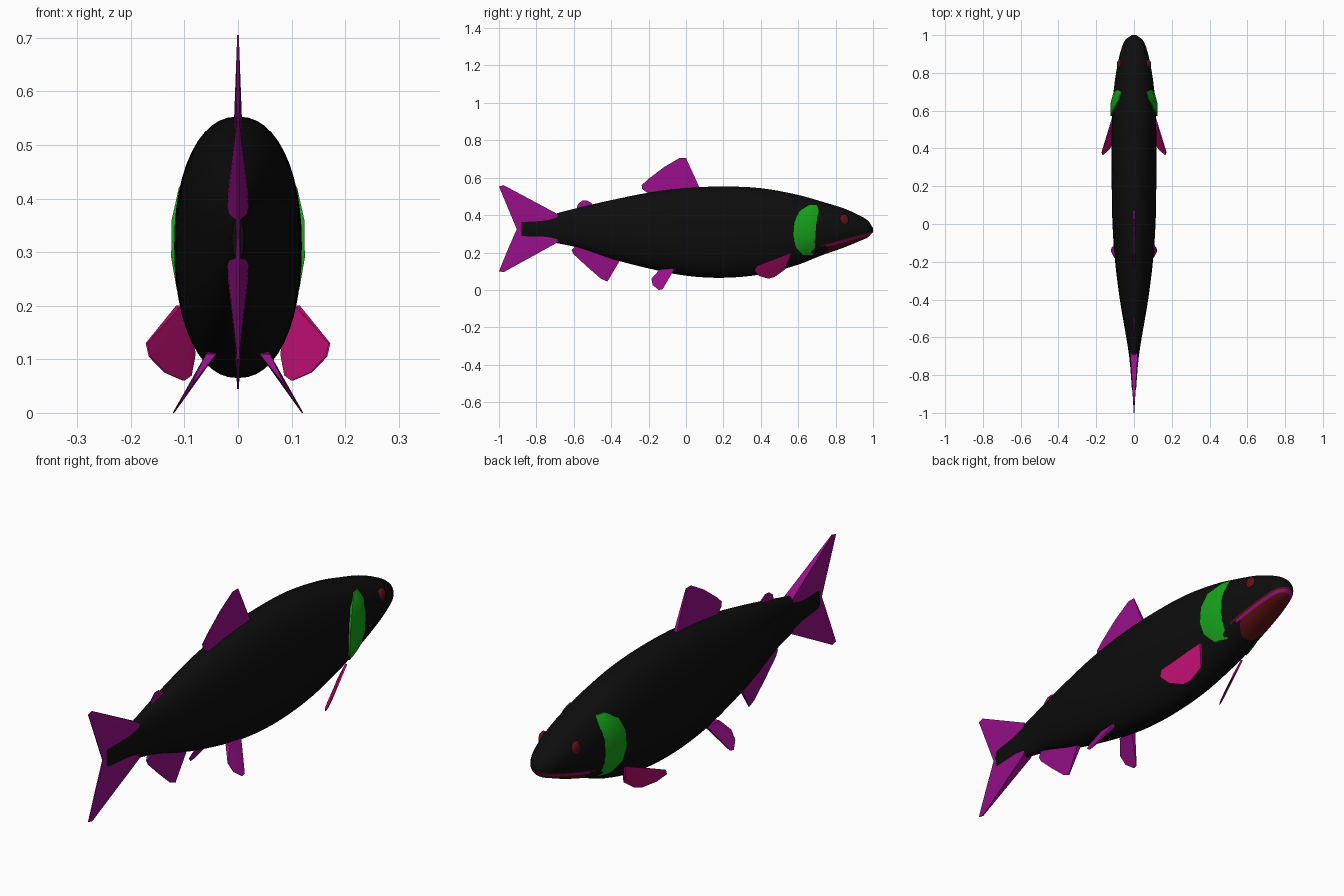
import bpy, bmesh, math
from mathutils import Vector

cube = bpy.data.objects.get("Cube")
if cube:
    bpy.data.objects.remove(cube, do_unlink=True)


def material(name, r, g, b):
    m = bpy.data.materials.new(name)
    m.use_nodes = True
    m.diffuse_color = (r, g, b, 1)
    bsdf = m.node_tree.nodes["Principled BSDF"]
    bsdf.inputs["Base Color"].default_value = (r, g, b, 1)
    return m


BLACK = material("black", .004, .004, .004)
PURPLE = material("purple", .31, .005, .25)
PINK = material("pink", .52, .005, .17)
GREEN = material("green", .008, .36, .01)
RED = material("dark_red", .11, .006, .006)


def finish(name, bm, mats, smooth=False):
    bmesh.ops.recalc_face_normals(bm, faces=bm.faces[:])
    me = bpy.data.meshes.new(name)
    bm.to_mesh(me)
    bm.free()
    for m in mats:
        me.materials.append(m)
    ob = bpy.data.objects.new(name, me)
    bpy.context.collection.objects.link(ob)
    if smooth:
        bpy.ops.object.select_all(action='DESELECT')
        ob.select_set(True)
        bpy.context.view_layer.objects.active = ob
        bpy.ops.object.shade_smooth_by_angle(angle=math.radians(40))
    return ob


# Body stations: y, top, bottom, half width
STATIONS = [
    (-.88, .365, .285, .011), (-.78, .385, .268, .018), (-.69, .41, .25, .027),
    (-.56, .443, .222, .048), (-.4, .48, .167, .075), (-.2, .52, .115, .1),
    (0, .545, .076, .114), (.2, .553, .065, .118), (.4, .544, .083, .119),
    (.6, .508, .135, .115), (.72, .474, .183, .106), (.84, .437, .225, .088),
    (.93, .397, .262, .066), (.975, .368, .283, .045), (1, .33, .31, .012)]
POWER = 2.2


def station(y):
    """Smooth interpolation (top, bottom, half width) along the body."""
    last = len(STATIONS) - 1
    i = max(k for k in range(last) if STATIONS[k][0] <= y or k == 0)
    a, b = STATIONS[i], STATIONS[i + 1]
    before, after = STATIONS[max(i - 1, 0)], STATIONS[min(i + 2, last)]
    w = b[0] - a[0]
    t = (y - a[0]) / w
    out = []
    for k in (1, 2, 3):
        ma = (b[k] - before[k]) / (b[0] - before[0]) * w
        mb = (after[k] - a[k]) / (after[0] - a[0]) * w
        out.append(a[k] * (1 + 2 * t) * (1 - t) ** 2 + ma * t * (1 - t) ** 2
                   + b[k] * t * t * (3 - 2 * t) + mb * t * t * (t - 1))
    return out


def surface_x(y, z):
    top, bottom, half = station(y)
    u = min(1, abs(2 * z - top - bottom) / (top - bottom))
    return half * (1 - u ** POWER) ** (1 / POWER)


# Body: lofted superellipse rings
def soft(v):
    return math.copysign(abs(v) ** (2 / POWER), v)


bm = bmesh.new()
rings, SIDES = [], 48
for a, b in zip(STATIONS, STATIONS[1:]):
    for k in range(4):
        rings.append(a[0] + (b[0] - a[0]) * k / 4)
rings.append(1)
loops = []
for y in rings:
    top, bottom, half = station(y)
    loops.append([])
    for k in range(SIDES):
        ang = math.tau * k / SIDES
        z = (top + bottom) / 2 + (top - bottom) / 2 * soft(math.sin(ang))
        loops[-1].append(bm.verts.new((half * soft(math.cos(ang)), y, z)))
for p, q in zip(loops, loops[1:]):
    for k in range(SIDES):
        n = (k + 1) % SIDES
        bm.faces.new((p[k], p[n], q[n], q[k]))
bm.faces.new(loops[0])
bm.faces.new(loops[-1])

# Mouth: cut lip lines and the jaw's rear edge, then colour between them
ALONG = Vector((0, .265, .073)).normalized()
UP = Vector((0, -ALONG.z, ALONG.y))
MOUTH = Vector((0, .74, .236))
REAR = Vector((0, .75, .21))
REAR_N = Vector((0, .06, -.055)).normalized()
cuts = [(MOUTH + UP * h, UP) for h in (.007, 0, -.009)] + [(REAR, REAR_N)]
for co, no in cuts:
    faces = [f for f in bm.faces if f.calc_center_median().y > .64]
    geom = set(faces)
    for f in faces:
        geom.update(f.edges, f.verts)
    bmesh.ops.bisect_plane(bm, geom=list(geom), plane_co=co, plane_no=no)
for f in bm.faces:
    c = f.calc_center_median()
    h = (c - MOUTH).dot(UP)
    if c.y > .68:
        if -.009 < h < 0 and c.y > .74:
            f.material_index = 2
        elif 0 <= h < .007 and c.y > .73:
            f.material_index = 1
        elif h < 0 and (c - REAR).dot(REAR_N) > 0:
            f.material_index = 1
finish("body", bm, [BLACK, RED, PURPLE], True)


# Fins: tapering blades lofted from a thick root line to a thin tip line
def fin(name, root, tip, mat, thick, lean=lambda y, z: 0, side=1):
    bm = bmesh.new()
    grid = {}
    for face in (1, -1):
        for line, t in ((root, thick), (tip, .0015)):
            for i, (y, z) in enumerate(line):
                x = side * lean(y, z) + face * t
                grid[face, line is tip, i] = bm.verts.new((x, y, z))
    last = len(root) - 1
    for i in range(last):
        for face in (1, -1):
            bm.faces.new([grid[face, e, k] for e, k in
                          ((0, i), (0, i + 1), (1, i + 1), (1, i))])
        for e in (0, 1):
            bm.faces.new([grid[f, e, k] for f, k in
                          ((1, i), (1, i + 1), (-1, i + 1), (-1, i))])
    for i in (0, last):
        bm.faces.new([grid[f, e, i] for f, e in
                      ((1, 0), (1, 1), (-1, 1), (-1, 0))])
    return finish(name, bm, [mat])


def line(a, b, n):
    return [Vector(a).lerp(Vector(b), i / (n - 1)) for i in range(n)]


fin("dorsal_fin", line((.08, .53), (-.18, .5), 6),
    [(0, .705), (-.035, .705), (-.12, .655), (-.205, .59), (-.237, .56),
     (-.235, .54)], PURPLE, .008)
fin("adipose_fin", line((-.49, .44), (-.575, .42), 5),
    [(-.505, .465), (-.53, .478), (-.555, .477), (-.577, .46), (-.585, .435)],
    PURPLE, .007)
fin("anal_fin", line((-.34, .18), (-.59, .235), 5),
    [(-.42, .045), (-.455, .06), (-.53, .125), (-.6, .19), (-.612, .212)],
    PURPLE, .01)
fin("tail_fin_upper", line((-.685, .405), (-.7, .33), 4),
    [(-.975, .56), (-1, .553), (-.955, .445), (-.905, .325)], PURPLE, .02)
fin("tail_fin_lower", line((-.685, .255), (-.7, .33), 4),
    [(-.975, .095), (-1, .1), (-.955, .21), (-.905, .325)], PURPLE, .02)

# Gill cover rows: z, rear edge, ridge, front edge
GILL = [(.455, .66, .68, .7), (.42, .605, .665, .71), (.36, .577, .645, .697),
        (.29, .572, .638, .692), (.23, .585, .64, .69), (.187, .625, .65, .68)]

for side, word in ((1, "left"), (-1, "right")):
    fin(word + "_pelvic_fin", line((-.06, .115), (-.14, .11), 4),
        [(-.125, .004), (-.145, 0), (-.178, .025), (-.185, .06)], PURPLE, .01,
        lambda y, z: .05 + .64 * (.11 - z), side)
    fin(word + "_pectoral_fin", line((.565, .2), (.54, .135), 6),
        [(.38, .13), (.365, .105), (.39, .075), (.44, .06), (.475, .07),
         (.53, .11)], PINK, .005,
        lambda y, z: .302 - .531 * y + .543 * z, side)

    # Gill cover: raised flap hugging the body
    bm = bmesh.new()
    rows = []
    for i, (z, rear, ridge, front) in enumerate(GILL):
        lift = .006 if i in (0, len(GILL) - 1) else .012
        cols = ((rear, -.01), (rear, lift * .8), (ridge, lift), (front, .002),
                (front, -.01))
        rows.append([bm.verts.new((side * (surface_x(y, z) + h), y, z))
                     for y, h in cols])
    for p, q in zip(rows, rows[1:]):
        for k in range(len(p) - 1):
            bm.faces.new((p[k], p[k + 1], q[k + 1], q[k]))
    bm.faces.new(rows[0])
    bm.faces.new(rows[-1])
    finish(word + "_gill_cover", bm, [GREEN], True)

    # Eye: flattened ball set into the head
    bm = bmesh.new()
    bmesh.ops.create_uvsphere(bm, u_segments=20, v_segments=12, radius=1)
    bmesh.ops.scale(bm, vec=(.014, .025, .03), verts=bm.verts)
    bmesh.ops.translate(
        bm, vec=(side * (surface_x(.845, .375) - .004), .845, .375),
        verts=bm.verts)
    finish(word + "_eye", bm, [RED], True)
